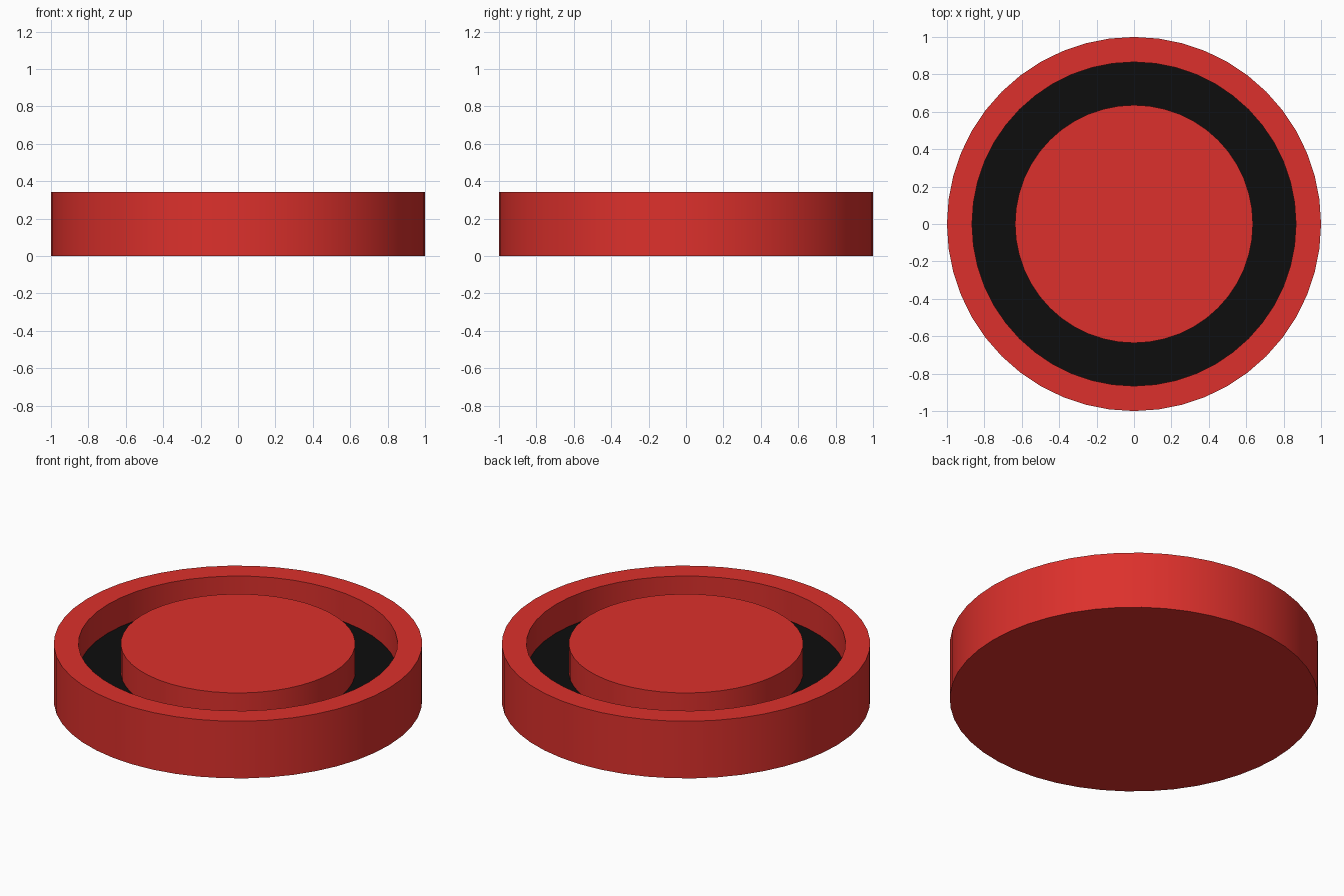
import bpy, bmesh
from math import pi, radians

if "Cube" in bpy.data.objects:
    bpy.data.objects.remove(bpy.data.objects["Cube"])

SEGMENTS = 48
HEIGHT, FLOOR = 0.342, 0.17
R_OUT, R_RIM, R_HUB = 1.0, 0.866, 0.636


def material(name, color):
    mat = bpy.data.materials.new(name)
    mat.diffuse_color = color
    mat.use_nodes = True
    mat.node_tree.nodes["Principled BSDF"].inputs["Base Color"].default_value = mat.diffuse_color
    return mat


def lathe(name, profile, mat):
    """Spin an (r, z) profile around the z axis."""
    bm = bmesh.new()
    verts = [bm.verts.new((r, 0, z)) for r, z in profile]
    edges = [bm.edges.new(pair) for pair in zip(verts, verts[1:])]
    bmesh.ops.spin(bm, geom=verts + edges, cent=(0, 0, 0), axis=(0, 0, 1),
                   angle=2 * pi, steps=SEGMENTS)
    bmesh.ops.remove_doubles(bm, verts=bm.verts, dist=1e-4)
    # Profiles run outward along the bottom and inward along the top
    bm.normal_update()
    mesh = bpy.data.meshes.new(name)
    bm.to_mesh(mesh)
    bm.free()
    mesh.materials.append(mat)
    obj = bpy.data.objects.new(name, mesh)
    bpy.context.collection.objects.link(obj)
    bpy.ops.object.select_all(action='DESELECT')
    obj.select_set(True)
    bpy.context.view_layer.objects.active = obj
    bpy.ops.object.shade_smooth_by_angle(angle=radians(30))
    return obj


red = material("red", (0.72, 0.03, 0.025, 1))
black = material("black", (0.004, 0.004, 0.004, 1))

# Base plate with the raised outer rim
lathe("outer_rim", [(0, 0), (R_OUT, 0), (R_OUT, HEIGHT),
                    (R_RIM, HEIGHT), (R_RIM, FLOOR)], red)
# Dark floor of the groove
lathe("groove_floor", [(R_RIM, FLOOR), (R_HUB, FLOOR)], black)
# Raised centre disc, level with the rim
lathe("centre_disc", [(R_HUB, FLOOR), (R_HUB, HEIGHT), (0, HEIGHT)], red)
